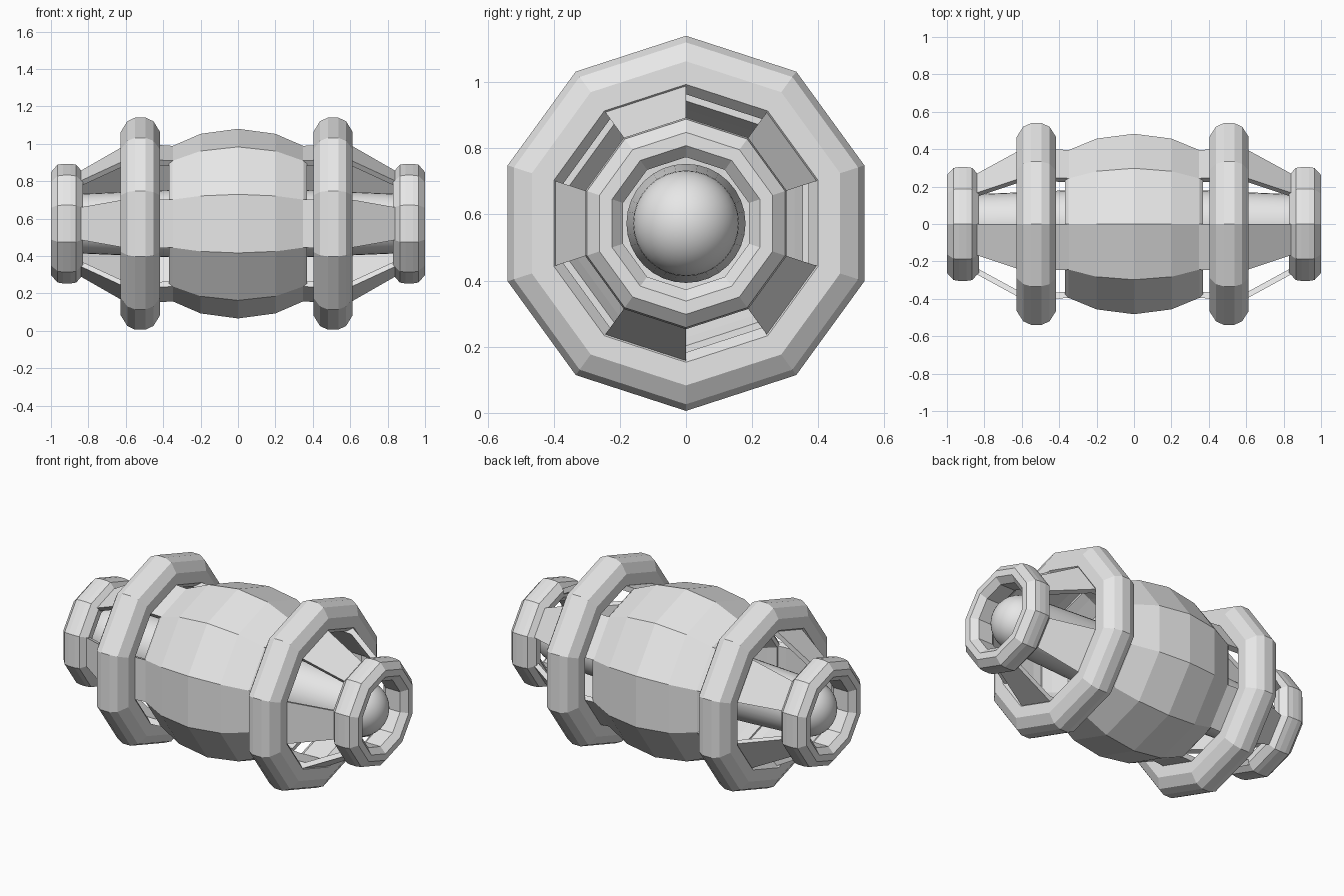
import bpy, bmesh
from math import sin, cos, pi, radians

if "Cube" in bpy.data.objects:
    bpy.data.objects.remove(bpy.data.objects["Cube"])

CENTRE_Z = 0.573
SIDES = 10

grey = bpy.data.materials.new("light_grey")
grey.use_nodes = True
grey.diffuse_color = (0.8, 0.8, 0.8, 1)
grey.node_tree.nodes["Principled BSDF"].inputs["Base Color"].default_value = (0.8, 0.8, 0.8, 1)


def lathe(name, profile, sides=SIDES, facets=None, closed=True, smooth=False):
    """Turn an (x, radius) profile round the long axis; facets limits it to some sides."""
    bm = bmesh.new()
    n = len(profile)
    rows = []
    for k in range(sides):
        a = 2 * pi * k / sides
        rows.append([bm.verts.new((x, r * sin(a), r * cos(a))) for x, r in profile])
    for k in range(sides) if facets is None else facets:
        a, b = rows[k], rows[(k + 1) % sides]
        for i in range(n if closed else n - 1):
            j = (i + 1) % n
            bm.faces.new((a[i], a[j], b[j], b[i]))
        if facets is not None:
            bm.faces.new(a)
            bm.faces.new(b)
    bmesh.ops.remove_doubles(bm, verts=bm.verts, dist=1e-5)
    bmesh.ops.delete(bm, geom=[v for v in bm.verts if not v.link_faces], context='VERTS')
    bmesh.ops.recalc_face_normals(bm, faces=bm.faces)
    mesh = bpy.data.meshes.new(name)
    bm.to_mesh(mesh)
    bm.free()
    mesh.materials.append(grey)
    obj = bpy.data.objects.new(name, mesh)
    obj.location.z = CENTRE_Z
    bpy.context.collection.objects.link(obj)
    for p in mesh.polygons:
        p.use_smooth = smooth
    return obj


def mirrored(half):
    """Complete a profile with its mirror image about x = 0."""
    return half + [(-x, r) for x, r in reversed(half) if x != 0]


def shifted(profile, dx):
    return [(x + dx, r) for x, r in profile]


# Barrel hull with dished ends
outer = [(-0.37, 0.395), (-0.35, 0.415), (-0.2, 0.48), (0, 0.507),
         (0.2, 0.48), (0.35, 0.415), (0.37, 0.395)]
lathe("barrel_hull", [(-0.22, 0.0), (-0.24, 0.30), (-0.32, 0.345), (-0.37, 0.37)] + outer
      + [(0.37, 0.37), (0.32, 0.345), (0.24, 0.30), (0.22, 0.0)], closed=False)

# Smooth core with rounded tips
dome = [(0.83 + 0.16 * cos(radians(t)), 0.16 * sin(radians(t))) for t in range(0, 91, 9)]
lathe("core", mirrored(dome + [(0.36, 0.18)]), sides=32, closed=False, smooth=True)

# Chamfered rings
big_ring = mirrored([(0.105, 0.42), (0.105, 0.49), (0.07, 0.547), (0.028, 0.567)])
big_ring += [(-0.07, 0.39), (0.07, 0.39)]
small_ring = mirrored([(0.085, 0.235), (0.085, 0.275), (0.05, 0.315), (0.02, 0.32)])
small_ring += [(-0.05, 0.20), (0.05, 0.20)]

# Panels on alternate facets, from hull through large ring to small ring
panel = [(0.34, 0.415), (0.42, 0.42), (0.61, 0.415), (0.86, 0.272)]
panel += [(x, r - 0.035) for x, r in reversed(panel)]

for side, s, ring_x in (("left", 1, 0.508), ("right", -1, -0.522)):
    lathe(side + "_large_ring", shifted(big_ring, ring_x))
    lathe(side + "_small_ring", shifted(small_ring, s * 0.915))
    lathe(side + "_panels", [(s * x, r) for x, r in panel], facets=range(1, SIDES, 2))
